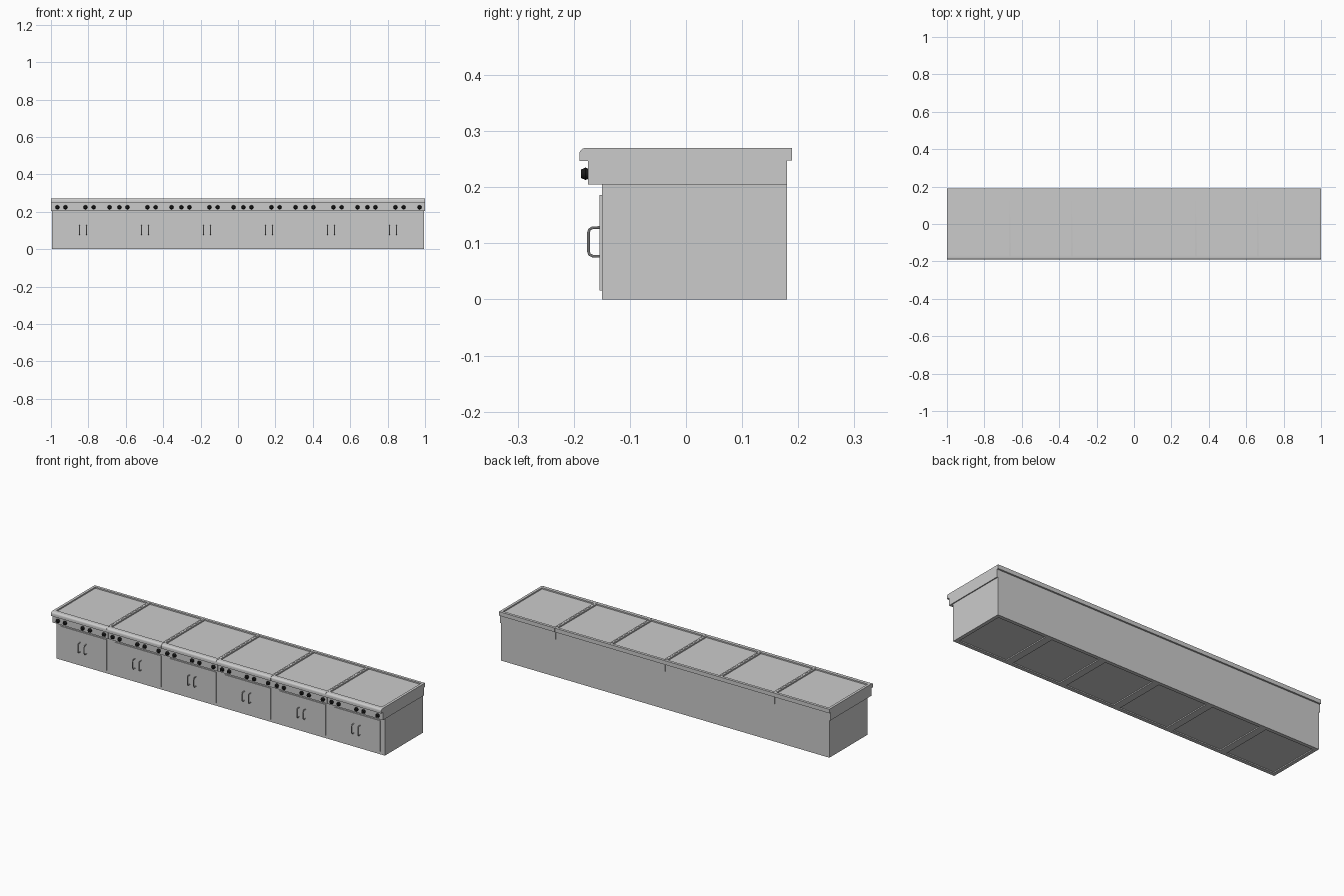
import bpy, bmesh, math
from mathutils import Matrix, Vector

if "Cube" in bpy.data.objects:
    bpy.data.objects.remove(bpy.data.objects["Cube"])

N, PITCH = 6, 0.3315
black = bpy.data.materials.new("knob_black")
black.diffuse_color = (0.01, 0.01, 0.01, 1)
black.use_nodes = True
black.node_tree.nodes["Principled BSDF"].inputs["Base Color"].default_value = black.diffuse_color


def finish(bm, name, smooth=True):
    bmesh.ops.recalc_face_normals(bm, faces=bm.faces)
    me = bpy.data.meshes.new(name)
    bm.to_mesh(me)
    bm.free()
    ob = bpy.data.objects.new(name, me)
    bpy.context.collection.objects.link(ob)
    if smooth:
        bpy.ops.object.select_all(action='DESELECT')
        ob.select_set(True)
        bpy.context.view_layer.objects.active = ob
        bpy.ops.object.shade_smooth_by_angle(angle=math.radians(35))
    return ob


def copy(ob, name, loc):
    c = bpy.data.objects.new(name, ob.data)
    c.location = loc
    bpy.context.collection.objects.link(c)


def add_box(bm, x0, x1, y0, y1, z0, z1):
    m = Matrix.Translation(((x0 + x1) / 2, (y0 + y1) / 2, (z0 + z1) / 2))
    m = m @ Matrix.Diagonal((x1 - x0, y1 - y0, z1 - z0, 1))
    bmesh.ops.create_cube(bm, size=1, matrix=m)


def recess(bm, up, cx, hx, y0, y1, depth):
    """Sink a rectangular tray into the largest face pointing up or down."""
    bm.normal_update()
    f = max((f for f in bm.faces if f.normal.z * up > 0.99), key=lambda f: f.calc_area())
    mid = f.calc_center_median()
    bmesh.ops.inset_individual(bm, faces=[f], thickness=0.01)
    for v in f.verts:
        v.co.x = cx + math.copysign(hx, v.co.x - mid.x)
        v.co.y = y1 if v.co.y > mid.y else y0
    r = bmesh.ops.extrude_discrete_faces(bm, faces=[f])
    for v in r['faces'][0].verts:
        v.co.z -= up * depth


# Worktop side profile (y, z): control fascia, rounded front nosing, rear lip
profile = [(-0.175, 0.205), (-0.175, 0.247), (-0.19, 0.247), (-0.19, 0.259)]
profile += [(-0.179 - 0.011 * math.cos(a), 0.259 + 0.011 * math.sin(a))
            for a in (math.pi / 2 * i / 5 for i in range(1, 6))]
profile += [(0.189, 0.27), (0.189, 0.248), (0.18, 0.248), (0.18, 0.205)]

centres = [(i - (N - 1) / 2) * PITCH for i in range(N)]

for i, cx in enumerate(centres):
    # Worktop with sunken pan
    x0 = -1 if i == 0 else cx - PITCH / 2 + 0.0006
    x1 = 1 if i == N - 1 else cx + PITCH / 2 - 0.0006
    bm = bmesh.new()
    face = bm.faces.new([bm.verts.new((x0, y, z)) for y, z in profile])
    r = bmesh.ops.extrude_face_region(bm, geom=[face])
    bmesh.ops.translate(bm, vec=(x1 - x0, 0, 0),
                        verts=[g for g in r['geom'] if isinstance(g, bmesh.types.BMVert)])
    bmesh.ops.recalc_face_normals(bm, faces=bm.faces)
    recess(bm, 1, cx, 0.157, -0.163, 0.174, 0.007)
    finish(bm, f"worktop_{i + 1}")

    # Cabinet body with recessed underside
    bm = bmesh.new()
    add_box(bm, cx - PITCH / 2, cx + PITCH / 2, -0.15, 0.18, 0, 0.205)
    recess(bm, -1, cx, 0.146, -0.13, 0.16, 0.006)
    finish(bm, f"cabinet_{i + 1}", False)

# Door panel
bm = bmesh.new()
add_box(bm, -0.14, 0.14, -0.1545, -0.149, 0.016, 0.186)
door = finish(bm, "door_1", False)

# Door handle: round bar swept along a bracket path
bm = bmesh.new()
path = [(-0.153, 0.128), (-0.166, 0.128), (-0.172, 0.125), (-0.174, 0.118),
        (-0.174, 0.086), (-0.172, 0.080), (-0.166, 0.077), (-0.153, 0.077)]
pts = [Vector((0, y, z)) for y, z in path]
rings = []
for k, p in enumerate(pts):
    t = (pts[min(k + 1, len(pts) - 1)] - pts[max(k - 1, 0)]).normalized()
    side = t.cross(Vector((1, 0, 0)))
    rings.append([bm.verts.new(p + 0.0025 * (Vector((math.cos(a), 0, 0)) + side * math.sin(a)))
                  for a in (math.tau * j / 8 for j in range(8))])
for a, b in zip(rings, rings[1:]):
    for j in range(8):
        bm.faces.new((a[j], a[j - 1], b[j - 1], b[j]))
bm.faces.new(rings[0])
bm.faces.new(rings[-1])
handle = finish(bm, "handle_1_left")

# Control knob
bm = bmesh.new()
for r1, r2, ya, yb in ((0.009, 0.011, -0.174, -0.179), (0.011, 0.0075, -0.179, -0.1875)):
    bmesh.ops.create_cone(bm, cap_ends=True, segments=16, radius1=r1, radius2=r2, depth=ya - yb,
                          matrix=Matrix.Translation((0, (ya + yb) / 2, 0.224))
                          @ Matrix.Rotation(math.pi / 2, 4, 'X'))
knob = finish(bm, "knob_1_1")
knob.data.materials.append(black)

# Repeat doors, handles and knobs along the row
KNOBS = (-0.137, -0.094, 0.013, 0.057, 0.142)
for i, cx in enumerate(centres):
    if i:
        copy(door, f"door_{i + 1}", (cx, 0, 0))
        copy(handle, f"handle_{i + 1}_left", (cx - 0.019, 0, 0))
    copy(handle, f"handle_{i + 1}_right", (cx + 0.019, 0, 0))
    for k, dx in enumerate(KNOBS):
        if i or k:
            copy(knob, f"knob_{i + 1}_{k + 1}", (cx + dx, 0, 0))
door.location.x = centres[0]
handle.location.x = centres[0] - 0.019
knob.location.x = centres[0] + KNOBS[0]
